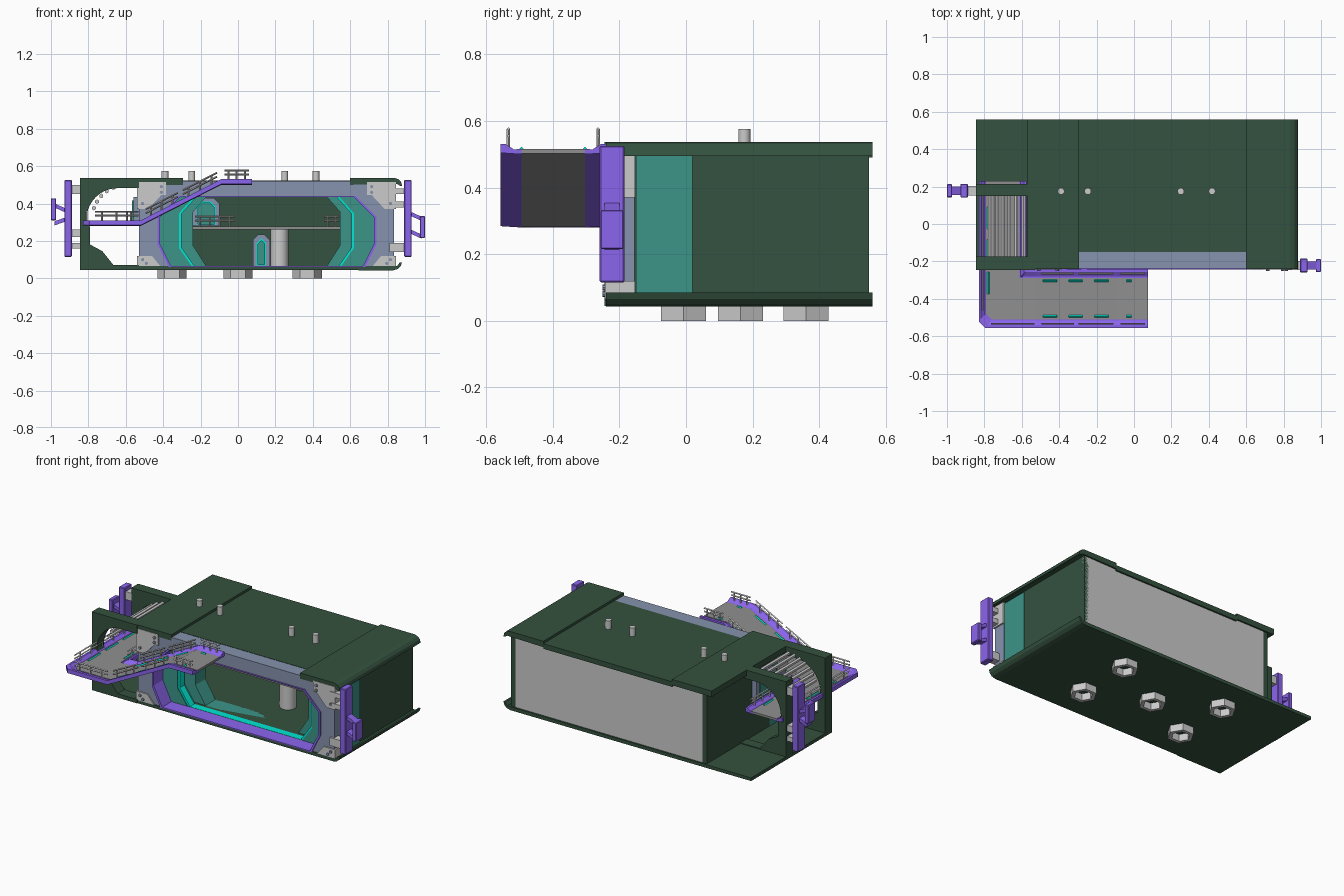
import bpy, bmesh, math
from mathutils import Vector, Matrix

if "Cube" in bpy.data.objects:
    bpy.data.objects.remove(bpy.data.objects["Cube"])


def mat(name, c):
    m = bpy.data.materials.new(name)
    m.diffuse_color = (*c, 1)
    m.use_nodes = True
    m.node_tree.nodes["Principled BSDF"].inputs["Base Color"].default_value = m.diffuse_color
    return m


GREEN = mat("dark_green", (0.035, 0.085, 0.05))
PURPLE = mat("purple", (0.26, 0.13, 0.85))
SLATE = mat("slate", (0.24, 0.29, 0.42))
TEAL = mat("teal", (0.045, 0.3, 0.25))
GLOW = mat("bright_teal", (0.0, 0.8, 0.65))
DARK = mat("deck_grey", (0.28, 0.28, 0.28))


def finish(name, bm, m=None, smooth=False):
    bmesh.ops.recalc_face_normals(bm, faces=bm.faces)
    me = bpy.data.meshes.new(name)
    bm.to_mesh(me)
    bm.free()
    ob = bpy.data.objects.new(name, me)
    bpy.context.collection.objects.link(ob)
    if m:
        me.materials.append(m)
    if smooth:
        bpy.ops.object.select_all(action='DESELECT')
        ob.select_set(True)
        bpy.context.view_layer.objects.active = ob
        bpy.ops.object.shade_smooth_by_angle()
    return ob


def prism(name, pts, axis, a, b, m=None, hole=None):
    """Extrude a profile along an axis; a hole needs the same point count."""
    place = {'x': lambda p, d: (d, p[0], p[1]),
             'y': lambda p, d: (p[0], d, p[1]),
             'z': lambda p, d: (p[0], p[1], d)}[axis]
    bm = bmesh.new()
    n = len(pts)
    loops = [[bm.verts.new(place(p, d)) for p in ps]
             for ps in ([pts, hole] if hole else [pts]) for d in (a, b)]
    pairs = [(0, 1), (2, 3), (0, 2), (1, 3)] if hole else [(0, 1)]
    for i, j in pairs:
        for k in range(n):
            l = (k + 1) % n
            bm.faces.new((loops[i][k], loops[i][l], loops[j][l], loops[j][k]))
    if not hole:
        bm.faces.new(loops[0])
        bm.faces.new(loops[1])
    return finish(name, bm, m)


def box(name, x0, x1, y0, y1, z0, z1, m=None, bevel=0):
    ob = prism(name, [(x0, y0), (x1, y0), (x1, y1), (x0, y1)], 'z', z0, z1, m)
    if bevel:
        mod = ob.modifiers.new("bevel", 'BEVEL')
        mod.width, mod.segments = bevel, 1
    return ob


def bar(bm, p, q, r, n=4):
    p, q = Vector(p), Vector(q)
    d = q - p
    M = Matrix.Translation((p + q) / 2) @ d.to_track_quat('Z', 'Y').to_matrix().to_4x4()
    bmesh.ops.create_cone(bm, cap_ends=True, segments=n, radius1=r, radius2=r,
                          depth=d.length, matrix=M)


def cyl(name, p, q, r, m=None):
    bm = bmesh.new()
    bar(bm, p, q, r, 24)
    finish(name, bm, m, True)


def octo(x0, x1, z0, z1, tx, tz, bx, bz):
    """Opening with chamfered top and bottom corners."""
    return [(x0 + bx, z0), (x1 - bx, z0), (x1, z0 + bz), (x1, z1 - tz),
            (x1 - tx, z1), (x0 + tx, z1), (x0, z1 - tz), (x0, z0 + bz)]


# Shell: floor, stepped roof, walls
prism("floor", [(-.845, .065), (-.845, .045), (.83, .043), (.855, .05), (.87, .065),
                (.877, .085), (.865, .085), (.85, .065)], 'y', -.24, .56, GREEN)
box("roof_left", -.57, -.295, -.24, .56, .50, .537, GREEN)
box("roof_middle", -.295, .6, -.15, .56, .49, .522, GREEN)
prism("roof_right", [(.6, .50), (.6, .537), (.835, .537), (.858, .53), (.872, .515),
                     (.877, .495), (.865, .495), (.85, .505)], 'y', -.24, .56, GREEN)
box("right_wall", .8, .83, -.155, .55, .06, .51, GREEN)
box("left_wall", -.53, -.5, -.155, .55, .06, .51, GREEN)
box("back_panel", -.53, .83, .535, .55, .06, .51)
box("hall_back_wall", -.5, .8, .42, .44, .06, .5, GREEN)

# Front portal: slate frame, purple lining, receding teal frames
outer = octo(-.53, .835, .055, .518, .03, .02, .01, .01)
hole = octo(-.43, .74, .06, .44, .11, .11, .06, .12)
lip = octo(-.418, .728, .066, .435, .11, .11, .06, .12)
hole1 = octo(-.315, .62, .062, .438, .08, .09, .07, .1)
hole1b = octo(-.303, .608, .066, .434, .08, .09, .07, .1)
hole2 = octo(-.24, .545, .065, .435, .07, .08, .07, .11)
prism("portal_frame", outer, 'y', -.235, -.155, SLATE, hole)
prism("portal_lining", hole, 'y', -.242, -.15, PURPLE, lip)
prism("hall_frame_front", outer, 'y', -.15, -.08, TEAL, hole1)
prism("hall_light_strip", hole1, 'y', -.145, -.1, GLOW, hole1b)
prism("hall_frame_rear", outer, 'y', -.08, .02, TEAL, hole2)
box("portal_top_beam", -.3, .6, -.238, -.15, .45, .52, SLATE)

# Grey corner plates with bolts, mirrored left and right
top_plate = [(-.54, .37), (-.54, .515), (-.385, .515), (-.385, .445), (-.41, .445), (-.48, .37)]
low_plate = [(-.54, .065), (-.54, .12), (-.46, .12), (-.415, .065)]
bolts = [(-.51, .4), (-.41, .49), (-.41, .46), (-.51, .1), (-.49, .08)]
for side, f in (("left", lambda x: x), ("right", lambda x: .305 - x)):
    prism(side + "_top_plate", [(f(x), z) for x, z in top_plate], 'y', -.243, -.153)
    prism(side + "_low_plate", [(f(x), z) for x, z in low_plate], 'y', -.243, -.153)
    bm = bmesh.new()
    for x, z in bolts:
        bar(bm, (f(x), -.25, z), (f(x), -.24, z), .009, 8)
    finish(side + "_bolts", bm, SLATE)

# Hall interior: doors, platform and column
for nm, x0, x1, z0, z1 in (("upper_door", -.24, -.1, .28, .43), ("lower_door", .08, .17, .065, .235)):
    o = octo(x0, x1, z0, z1, .03, .03, .002, .002)
    i = octo(x0 + .02, x1 - .02, z0 + .004, z1 - .02, .025, .025, .002, .002)
    prism(nm + "_frame", o, 'y', .39, .42, SLATE, i)
    prism(nm + "_panel", i, 'y', .41, .42, TEAL)
    j = octo(x0 + .027, x1 - .027, z0 + .008, z1 - .027, .025, .025, .002, .002)
    prism(nm + "_light", i, 'y', .395, .41, GLOW, j)
box("hall_platform", -.24, .55, .05, .42, .262, .278, DARK)
cyl("platform_column", (.222, .18, .06), (.222, .18, .262), .048)

# Side arch plates with ribs between them
arch = [(-.53, .482)] + [(-.645 - .165 * math.sin(a), .315 + .167 * math.cos(a))
                         for a in [k * math.pi / 20 for k in range(11)]]
plate = [(-.53, .07), (-.53, .045), (-.845, .045), (-.845, .537), (-.53, .537)] + arch + [
    (-.79, .27), (-.79, .18), (-.725, .145), (-.665, .07)]
prism("arch_plate_front", plate, 'y', -.245, -.175, GREEN)
prism("arch_plate_rear", plate, 'y', .15, .215, GREEN)
bm = bmesh.new()
for k in range(7):
    a = math.radians(k * 12)
    x, z = (-.59 - .19 * math.sin(a), .32 + .18 * math.cos(a))
    bar(bm, (x, -.18, z), (x, .16, z), .012, 6)
finish("arch_ribs", bm)
box("side_door_frame", -.56, -.53, -.1, .1, .29, .435, SLATE)
box("side_door", -.566, -.56, -.07, .07, .295, .415, TEAL)

# Walkway: stations of outer edge, inner edge, height
stations = [((-.83, .23), (-.575, .23), .292), ((-.83, -.52), (-.575, -.25), .292),
            ((-.795, -.557), (-.565, -.24), .292), ((-.52, -.557), (-.52, -.24), .292),
            ((-.09, -.557), (-.09, -.24), .512), ((.075, -.557), (.075, -.24), .512)]


def at(s, t, dz):
    o, i, z = s
    return Vector((o[0] + (i[0] - o[0]) * t, o[1] + (i[1] - o[1]) * t, z + dz))


def sweep(name, section, m):
    bm = bmesh.new()
    rows = [[bm.verts.new(at(s, t, dz)) for t, dz in section] for s in stations]
    n = len(section)
    for r, q in zip(rows, rows[1:]):
        for k in range(n):
            bm.faces.new((r[k], r[(k + 1) % n], q[(k + 1) % n], q[k]))
    bm.faces.new(rows[0])
    bm.faces.new(rows[-1])
    finish(name, bm, m)


curb = [(0, -.008), (0, .018), (.05, .018), (.13, .002), (.2, .002), (.2, -.012)]
sweep("walkway_curb_outer", curb, PURPLE)
sweep("walkway_curb_inner", [(1 - t, z) for t, z in curb], PURPLE)
sweep("walkway_deck", [(.15, -.01), (.15, .004), (.85, .004), (.85, -.01)], DARK)


# Railings and deck lights
def rail(bm, p, q, n, h=.052):
    p, q = Vector(p), Vector(q)
    for z in (h, h * .6):
        bar(bm, p + Vector((0, 0, z)), q + Vector((0, 0, z)), .005)
    for k in range(n):
        c = p.lerp(q, (k + .5) / n)
        bar(bm, c, c + Vector((0, 0, h)), .005)


bm = bmesh.new()
lights = bmesh.new()
for t in (.075, .925):
    for a, b, f0, f1, n in ((0, 1, .05, .95, 6), (2, 3, .05, .95, 3), (3, 4, .06, .46, 3),
                            (3, 4, .52, .95, 3), (4, 5, .1, .9, 3)):
        if t > .5 and a == 2:
            continue
        p, q = at(stations[a], t, .012), at(stations[b], t, .012)
        rail(bm, p.lerp(q, f0), p.lerp(q, f1), n)
    u = .2 if t < .5 else .8
    for a, b, fs in ((0, 1, (.2, .45, .7)), (3, 4, (.08, .4, .72)), (4, 5, (.3,))):
        p, q = at(stations[a], u, .004), at(stations[b], u, .004)
        for f in fs:
            bar(lights, p.lerp(q, f), p.lerp(q, f + .17), .006)
rail(bm, (-.23, .06, .278), (-.02, .06, .278), 4)
rail(bm, (.46, .06, .278), (.54, .06, .278), 2)
finish("railings", bm)
finish("deck_lights", lights, GLOW)

# End posts with bracket mounts and handles
for nm, s, y, h, mounts in (("left", -1, .178, .31, ((.45, .50), (.16, .19), (.22, .26))),
                            ("right", 1, -.222, .215, ((.45, .48), (.14, .19), (.38, .41)))):
    xs = sorted((s * .888, s * .928))
    box(nm + "_end_post", *xs, y - .037, y + .037, .115, .525, PURPLE, .004)
    for k, (z0, z1) in enumerate(mounts):
        ms = sorted((s * (.81 if s > 0 else .84), s * .89))
        box(f"{nm}_mount_{k}", *ms, y - .025, y + .025, z0, z1)
    ends = ((h + .115, h + .14), (h + .02, h + .045)) if s > 0 else ((h + .09, h + .065), (h - .005, h + .015))
    for k, (z1, z0) in enumerate(ends):
        prism(f"{nm}_handle_arm_{k}", [(s * .925, z0), (s * .98, z1), (s * .98, z1 - .022), (s * .925, z0 - .022)],
              'y', y - .022, y + .022, PURPLE)
    hs = sorted((s * .972, s * 1.0))
    box(nm + "_handle_grip", *hs, y - .035, y + .035, h, h + .118, PURPLE, .004)

# Roof vents and hexagonal hollow feet
for k, x in enumerate((-.39, -.247, .25, .417)):
    cyl(f"roof_vent_{k}", (x, .175, .5), (x, .175, .575), .018)
hexa = [(math.cos(k * math.pi / 3), math.sin(k * math.pi / 3)) for k in range(6)]
for k, (x, y) in enumerate(((-.353, -.007), (.37, -.007), (0, .163), (-.353, .36), (.37, .36))):
    prism(f"foot_{k}", [(x + .078 * a, y + .078 * b) for a, b in hexa], 'z', 0, .05, None,
          [(x + .054 * a, y + .054 * b) for a, b in hexa])
